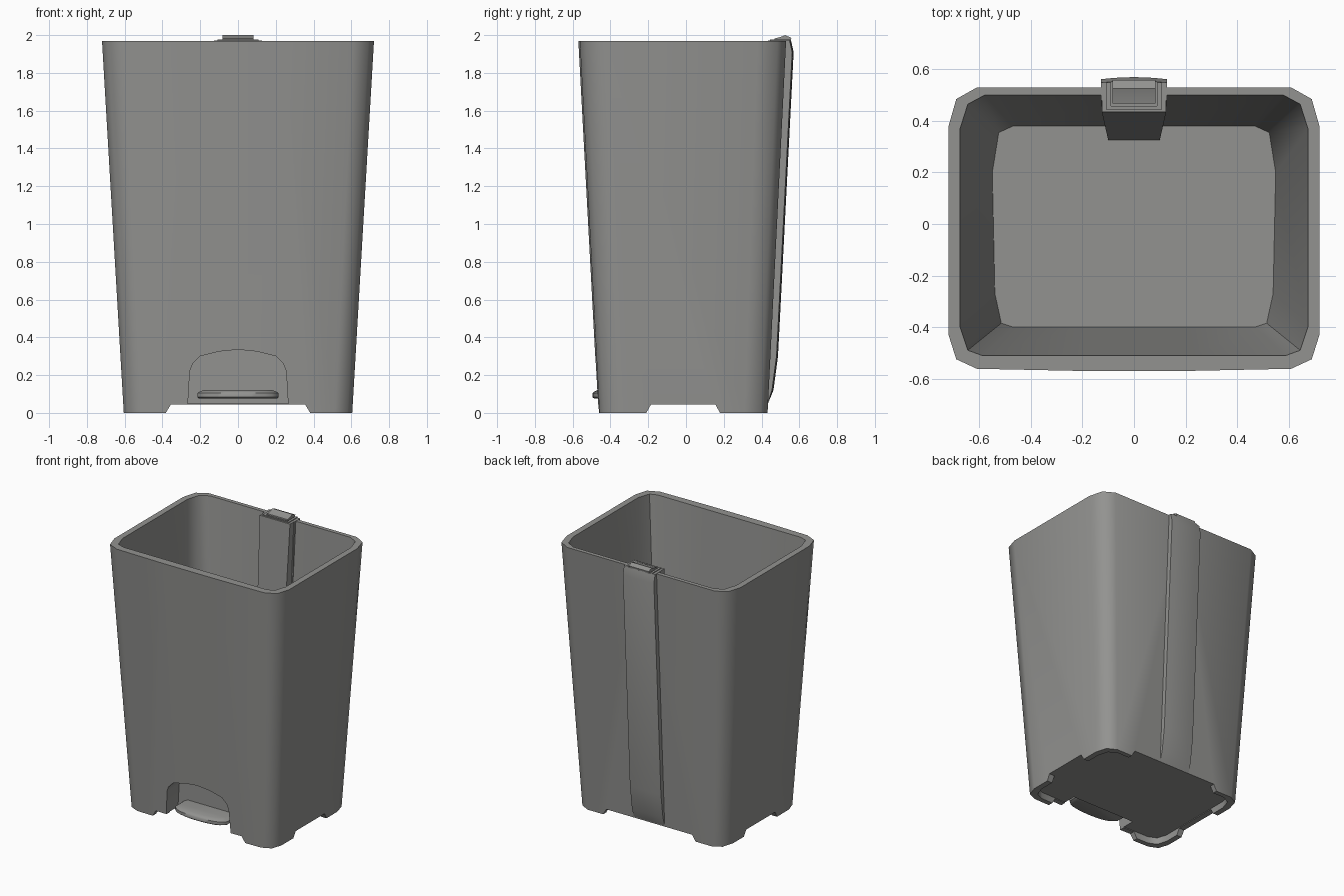
import bpy, bmesh, math

if "Cube" in bpy.data.objects:
    bpy.data.objects.remove(bpy.data.objects["Cube"])

grey = bpy.data.materials.new("warm grey plastic")
grey.diffuse_color = (0.29, 0.29, 0.28, 1)
grey.use_nodes = True
grey.node_tree.nodes["Principled BSDF"].inputs["Base Color"].default_value = grey.diffuse_color


def finish(name, bm, angle=55):
    bmesh.ops.recalc_face_normals(bm, faces=bm.faces)
    me = bpy.data.meshes.new(name)
    bm.to_mesh(me)
    bm.free()
    ob = bpy.data.objects.new(name, me)
    bpy.context.collection.objects.link(ob)
    me.materials.append(grey)
    smooth(ob, angle)
    return ob


def smooth(ob, angle=55):
    for p in ob.data.polygons:
        p.use_smooth = True
    ob.data.set_sharp_from_angle(angle=math.radians(angle))


def loft(name, rings, angle=55):
    """Skin a list of equal-length 3D rings and cap both ends."""
    bm = bmesh.new()
    vs = [[bm.verts.new(p) for p in r] for r in rings]
    n = len(rings[0])
    for a, b in zip(vs, vs[1:]):
        for i in range(n):
            j = (i + 1) % n
            bm.faces.new((a[i], a[j], b[j], b[i]))
    bm.faces.new(vs[0])
    bm.faces.new(vs[-1])
    return finish(name, bm, angle)


def mirrored(half, z):
    """Half outline (first and last point on x = 0) to full ring at height z."""
    return [(x, y, z) for x, y in half] + [(-x, y, z) for x, y in half[-2:0:-1]]


def scaled(half, sx, sy):
    return [(x * sx, y * sy) for x, y in half]


def prism_x(name, prof, x):
    return loft(name, [[(s, y, z) for y, z in prof] for s in (-x, x)], 30)


def prism_y(name, prof, y0, y1):
    return loft(name, [[(x, y, z) for x, z in prof] for y in (y0, y1)], 30)


def cut(ob, cutter):
    m = ob.modifiers.new("cut", 'BOOLEAN')
    m.operation = 'DIFFERENCE'
    m.solver = 'EXACT'
    m.object = cutter
    bpy.context.view_layer.objects.active = ob
    bpy.ops.object.modifier_apply(modifier=m.name)
    bpy.data.objects.remove(cutter)


# Tapered bin body: underside, foot rim, outer wall, top rim, inner wall, floor
outer = [(0, -.57), (.22, -.57), (.61, -.562), (.69, -.525), (.72, -.43),
         (.72, .38), (.69, .485), (.61, .53), (0, .53)]
inner = [(0, -.51), (.22, -.51), (.59, -.51), (.645, -.49), (.675, -.40),
         (.675, .37), (.645, .465), (.58, .50), (0, .50)]
floor = [(0, -.40), (.20, -.40), (.47, -.40), (.515, -.385), (.54, -.27),
         (.55, .20), (.525, .355), (.47, .38), (0, .38)]
foot = scaled(outer, .84, .815)
foot_in = scaled(foot, .93, .92)
body = loft("bin_body", [
    mirrored(foot_in, .05), mirrored(foot_in, 0), mirrored(foot, 0),
    mirrored(outer, 1.97), mirrored(inner, 1.97), mirrored(floor, .37)])

# Notches between the feet
cut(body, prism_y("notch_cutter_y", [(-.43, -.08), (.43, -.08), (.355, .045), (-.355, .045)], -1, 1))
cut(body, prism_x("notch_cutter_x", [(-.255, -.08), (.225, -.08), (.155, .045), (-.185, .045)], 1))

# Arched pedal recess
arch = [(.268, -.1), (.265, .05), (.255, .22), (.24, .26), (.20, .30), (.10, .325), (0, .335)]
arch = arch + [(-x, z) for x, z in arch[-2::-1]]
cut(body, prism_y("recess_cutter", arch, -.8, -.33))
smooth(body)


# Foot pedal with bowed front edge
def pedal_ring(hx, grow, z):
    front = []
    for i in range(13):
        t = -1 + i / 6
        front.append((t * hx, -.495 + grow + .03 * t * t + .03 * t ** 8, z))
    return [(-hx, -.32, z)] + front + [(hx, -.32, z)]


loft("pedal", [pedal_ring(.205, .01, .075), pedal_ring(.215, 0, .083),
               pedal_ring(.215, 0, .105), pedal_ring(.205, .008, .112),
               pedal_ring(.18, .025, .121)], 50)

# Hinge column inside the back wall
loft("hinge_column", [
    [(-.10, .325, .36), (.10, .325, .36), (.10, .43, .36), (-.10, .43, .36)],
    [(-.125, .435, 1.972), (.125, .435, 1.972), (.125, .535, 1.972), (-.125, .535, 1.972)]], 30)

# Raised strip down the back, slightly bowed across its width
strip = [(.40, .045), (.432, .045), (.455, .12), (.479, .30), (.562, 1.91), (.548, 1.972), (.48, 1.972)]
sections = []
for i in range(7):
    t = -1 + i / 3
    bow = .008 * (1 - t * t)
    sections.append([(t * .128, y + (bow if 2 <= k <= 5 else 0), z) for k, (y, z) in enumerate(strip)])
loft("back_strip", sections, 35)

# Hinge clip on the rim and the low collar around it
prism_x("hinge_clip", [(.465, 1.95), (.468, 1.982), (.50, 1.99), (.525, 2.0),
                       (.558, 1.985), (.548, 1.94)], .083)


def box(name, x0, x1, y0, y1, z0, z1):
    loft(name, [[(x0, y0, z), (x1, y0, z), (x1, y1, z), (x0, y1, z)] for z in (z0, z1)], 30)


for side, s in (("left", -1), ("right", 1)):
    box("collar_" + side, s * .09, s * .108, .445, .55, 1.95, 1.978)
box("collar_front", -.09, .09, .445, .458, 1.95, 1.978)
